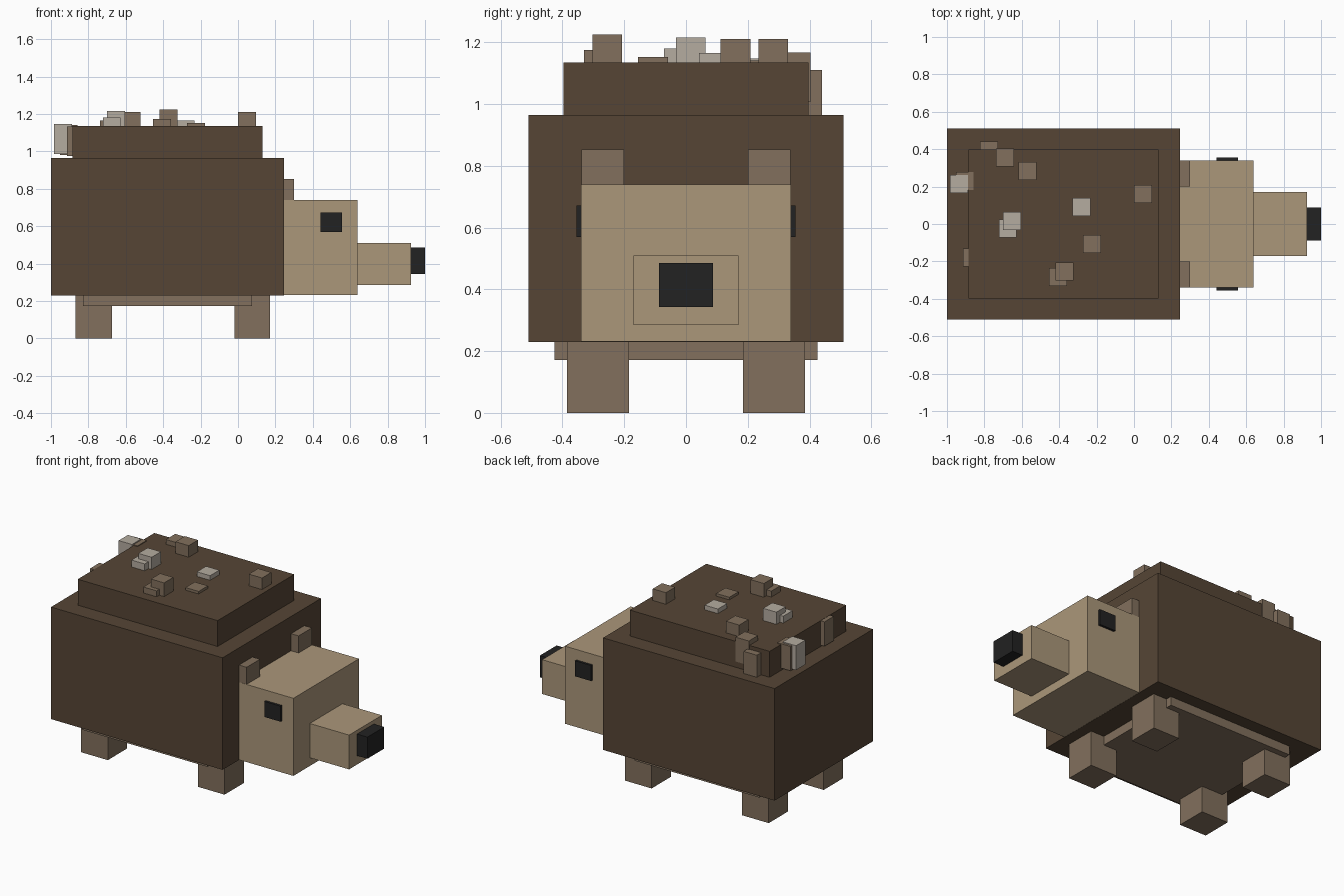
import bpy
import bmesh
from mathutils import Matrix, Vector

cube = bpy.data.objects.get("Cube")
if cube:
    bpy.data.objects.remove(cube, do_unlink=True)


def material(name, rgb):
    m = bpy.data.materials.new(name)
    m.use_nodes = True
    m.diffuse_color = (*rgb, 1)
    m.node_tree.nodes["Principled BSDF"].inputs["Base Color"].default_value = (*rgb, 1)
    return m


DARK = material("dark brown fur", (0.093, 0.060, 0.036))
TAN = material("tan skin", (0.407, 0.309, 0.195))
BROWN = material("mid brown", (0.223, 0.162, 0.109))
PALE = material("pale quill", (0.462, 0.413, 0.352))
BLACK = material("black", (0.016, 0.016, 0.016))


def box(name, x, y, z, mat):
    """Flat-faced box from (min, max) ranges."""
    bm = bmesh.new()
    size = Vector((x[1] - x[0], y[1] - y[0], z[1] - z[0]))
    bmesh.ops.create_cube(bm, size=1, matrix=Matrix.Diagonal((*size, 1)))
    me = bpy.data.meshes.new(name)
    bm.to_mesh(me)
    bm.free()
    me.materials.append(mat)
    ob = bpy.data.objects.new(name, me)
    ob.location = (sum(x) / 2, sum(y) / 2, sum(z) / 2)
    bpy.context.collection.objects.link(ob)
    return ob


def pair(name, x, y, z, mat):
    """Box plus its copy mirrored across y = 0."""
    box(name + "_back", x, y, z, mat)
    box(name + "_front", x, (-y[1], -y[0]), z, mat)


# Body, raised back and belly
box("body", (-1, 0.245), (-0.51, 0.51), (0.23, 0.965), DARK)
box("raised_back", (-0.885, 0.13), (-0.397, 0.397), (0.96, 1.135), DARK)
box("belly", (-0.83, 0.075), (-0.425, 0.425), (0.172, 0.235), BROWN)

# Head, snout and nose
box("head", (0.24, 0.64), (-0.34, 0.34), (0.231, 0.74), TAN)
box("snout", (0.635, 0.925), (-0.17, 0.17), (0.285, 0.51), TAN)
box("nose", (0.92, 1.0), (-0.087, 0.087), (0.343, 0.485), BLACK)

# Eyes, ears and legs
pair("eye", (0.44, 0.557), (0.335, 0.355), (0.57, 0.672), BLACK)
pair("ear", (0.24, 0.30), (0.2, 0.339), (0.735, 0.852), BROWN)
pair("hind_leg", (-0.87, -0.675), (0.185, 0.385), (0, 0.235), BROWN)
pair("fore_leg", (-0.02, 0.172), (0.185, 0.385), (0, 0.235), BROWN)

# Short square quills: centre x, centre y, top height, colour
quills = [
    (-0.935, 0.215, 1.147, PALE), (-0.905, 0.230, 1.140, BROWN),
    (-0.865, -0.180, 1.134, BROWN), (-0.775, 0.393, 1.110, BROWN),
    (-0.690, 0.355, 1.166, BROWN), (-0.570, 0.283, 1.211, BROWN),
    (-0.652, 0.015, 1.215, PALE), (-0.675, -0.024, 1.180, PALE),
    (-0.280, 0.090, 1.165, PALE), (-0.225, -0.107, 1.152, BROWN),
    (-0.372, -0.255, 1.225, BROWN), (-0.407, -0.283, 1.174, BROWN),
    (0.048, 0.160, 1.211, BROWN),
]
for i, (x, y, top, mat) in enumerate(quills):
    box(f"quill_{i + 1}", (x - 0.048, x + 0.048), (y - 0.048, y + 0.048),
        (top - 0.16, top), mat)
